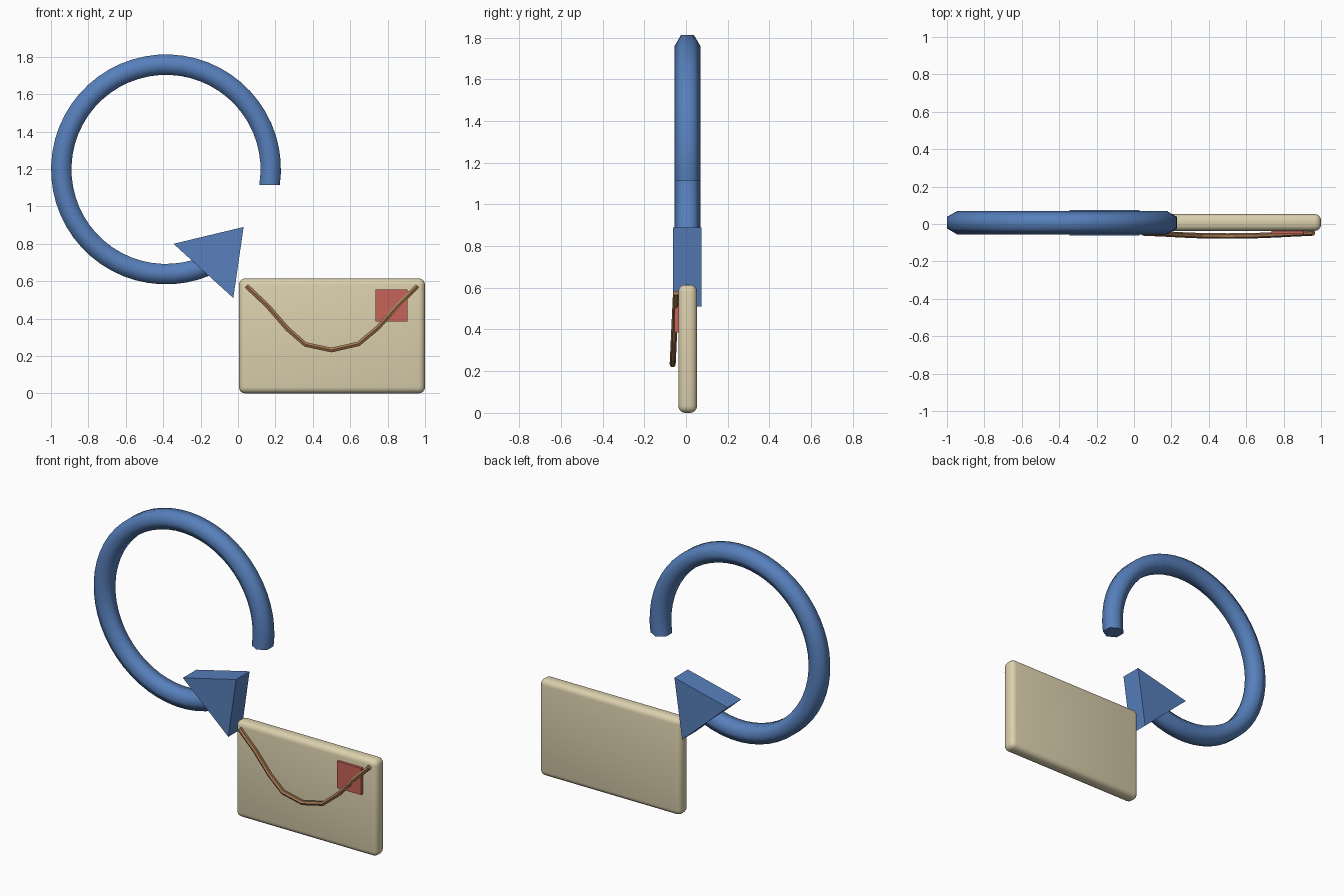
import bpy, bmesh, math
from mathutils import Vector

if "Cube" in bpy.data.objects:
    bpy.data.objects.remove(bpy.data.objects["Cube"])


def material(name, rgb):
    m = bpy.data.materials.new(name)
    m.diffuse_color = (*rgb, 1)
    m.use_nodes = True
    m.node_tree.nodes["Principled BSDF"].inputs["Base Color"].default_value = m.diffuse_color
    return m


BLUE = material("blue", (0.095, 0.215, 0.50))
CREAM = material("cream", (0.71, 0.63, 0.42))
RED = material("red", (0.57, 0.125, 0.10))
BROWN = material("brown", (0.38, 0.19, 0.085))


def finish(name, bm, mat, smooth_angle=None):
    bmesh.ops.recalc_face_normals(bm, faces=bm.faces)
    me = bpy.data.meshes.new(name)
    bm.to_mesh(me)
    bm.free()
    me.materials.append(mat)
    if smooth_angle:
        me.shade_smooth()
        me.set_sharp_from_angle(angle=math.radians(smooth_angle))
    ob = bpy.data.objects.new(name, me)
    bpy.context.collection.objects.link(ob)
    return ob


def sweep(name, path, radius, mat, smooth_angle=None, start=None):
    """Hexagonal tube along a path; 'start' overrides the first tangent."""
    bm = bmesh.new()
    rings = []
    depth = Vector((0, 1, 0))
    for i, p in enumerate(path):
        t = path[min(i + 1, len(path) - 1)] - path[max(i - 1, 0)]
        if i == 0 and start:
            t = start
        side = t.cross(depth).normalized()
        angles = [k * math.pi / 3 for k in range(6)]
        rings.append([bm.verts.new(p + radius * (math.cos(a) * depth + math.sin(a) * side))
                      for a in angles])
    for a, b in zip(rings, rings[1:]):
        for k in range(6):
            n = (k + 1) % 6
            bm.faces.new((a[k], a[n], b[n], b[k]))
    bm.faces.new(rings[0])
    bm.faces.new(rings[-1])
    return finish(name, bm, mat, smooth_angle)


def box(name, lo, hi, mat, bevel=0):
    bm = bmesh.new()
    bmesh.ops.create_cube(bm, size=1)
    for v in bm.verts:
        v.co = [(l + h) / 2 + c * (h - l) for c, l, h in zip(v.co, lo, hi)]
    if bevel:
        bmesh.ops.bevel(bm, geom=bm.edges[:], offset=bevel, segments=4,
                        profile=0.5, affect='EDGES')
    return finish(name, bm, mat, 35 if bevel else None)


# Open ring, running from its free end round to the arrow head
arc = []
for i in range(49):
    a = math.radians(-8.5 + i / 48 * 308)
    arc.append(Vector((-0.385 + 0.56 * math.cos(a), 0.007, 1.198 + 0.56 * math.sin(a))))
sweep("arrow_ring", arc, 0.063, BLUE, 70, start=Vector((0, 0, 1)))

# Triangular arrow head
bm = bmesh.new()
corners = [(-0.345, 0.80), (-0.025, 0.51), (0.03, 0.89)]
front = bm.faces.new([bm.verts.new((x, -0.062, z)) for x, z in corners])
side = bmesh.ops.extrude_face_region(bm, geom=[front])
for v in side["geom"]:
    if isinstance(v, bmesh.types.BMVert):
        v.co.y = 0.074
if not front.is_valid or len(bm.faces) < 5:
    bm.faces.new([v for v in bm.verts if v.co.y < 0])
finish("arrow_head", bm, BLUE)

# Rounded envelope and its stamp
box("envelope_body", (0.005, -0.037, 0), (1.0, 0.053, 0.615), CREAM, 0.034)
box("stamp", (0.735, -0.054, 0.385), (0.905, -0.034, 0.555), RED)

# Hanging curve of the flap, bowed slightly forwards
flap = [(0.045, 0.575), (0.158, 0.468), (0.265, 0.345), (0.36, 0.262), (0.50, 0.232),
        (0.644, 0.265), (0.746, 0.35), (0.863, 0.48), (0.96, 0.575)]
path = [Vector((x, -0.048 - 0.016 * (0.575 - z) / 0.343, z)) for x, z in flap]
sweep("flap_line", path, 0.0145, BROWN)
